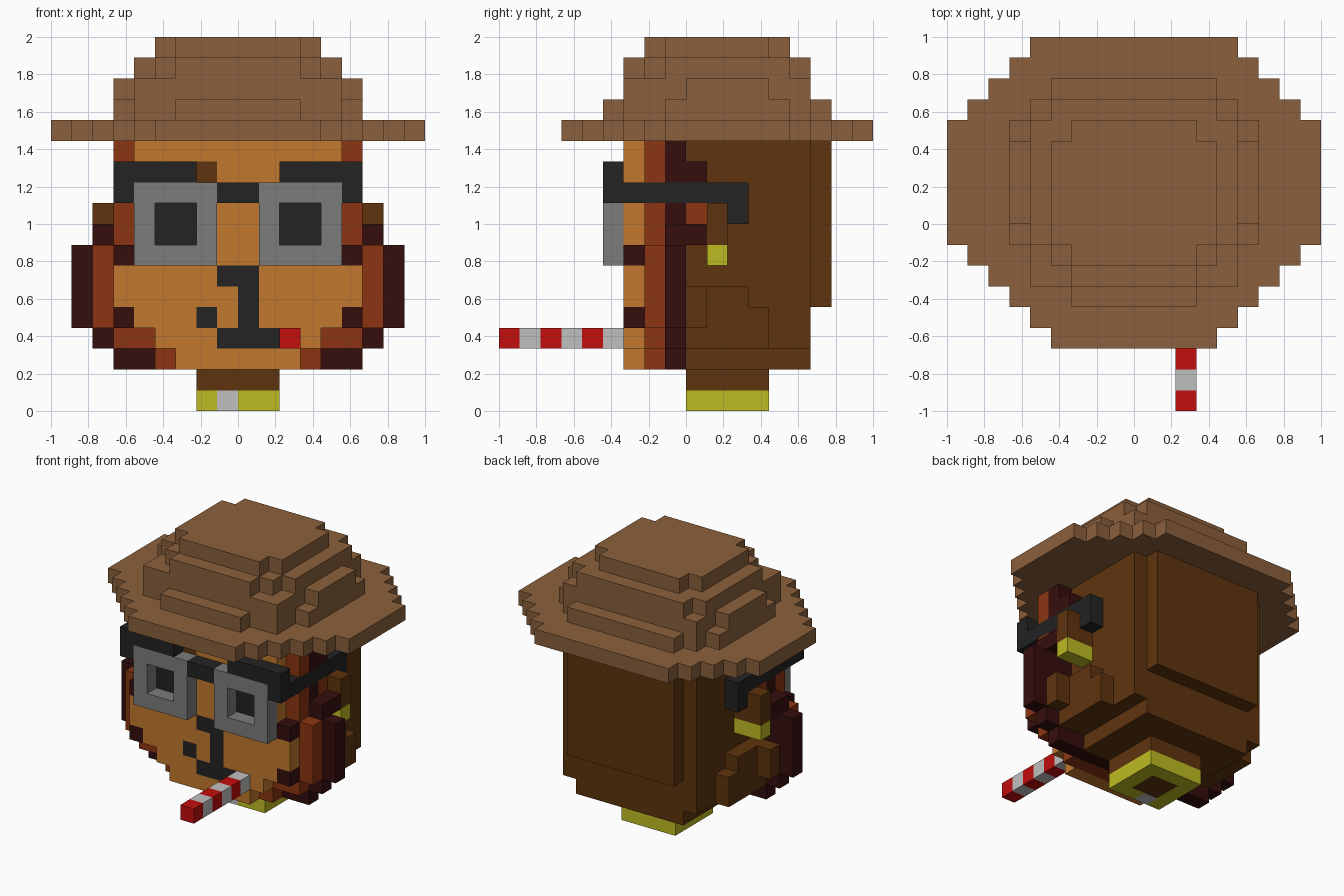
import bpy
import bmesh
from mathutils import Vector

cube = bpy.data.objects.get("Cube")
if cube:
    bpy.data.objects.remove(cube, do_unlink=True)

UNIT = 1 / 9
COLOURS = {
    "hat_tan": (139, 96, 60), "face_orange": (194, 121, 46), "rust": (140, 53, 17),
    "dark_maroon": (54, 13, 13), "fur_brown": (95, 52, 14), "black": (35, 35, 35),
    "grey": (124, 124, 124), "white": (192, 192, 192), "red": (194, 14, 14),
    "yellow": (190, 187, 34),
}


def linear(c):
    c /= 255
    return c / 12.92 if c <= 0.04045 else ((c + 0.055) / 1.055) ** 2.4


materials = {}
for name, rgb in COLOURS.items():
    m = bpy.data.materials.new(name)
    m.use_nodes = True
    colour = [linear(c) for c in rgb] + [1]
    m.diffuse_color = colour
    m.node_tree.nodes["Principled BSDF"].inputs["Base Color"].default_value = colour
    materials[name] = m

# Block grid: cell -> (part, colour); later fills replace earlier ones
grid = {}


def fill(part, colour, xs, ys, zs):
    for x in range(*xs):
        for y in range(*ys):
            for z in range(*zs):
                grid[x, y, z] = (part, colour)


def pair(part, colour, xs, ys, zs):
    """Fill a block and its mirror image across x = 0."""
    fill(part, colour, xs, ys, zs)
    fill(part, colour, (-xs[1], -xs[0]), ys, zs)


def wide(part, colour, half, ys, zs):
    """Fill a block centred on x = 0."""
    fill(part, colour, (-half, half), ys, zs)


# Head and raised back panel
wide("head", "fur_brown", 5, (0, 6), (3, 13))
wide("head", "fur_brown", 4, (0, 6), (2, 3))
wide("head", "fur_brown", 4, (6, 7), (5, 13))

# Stepped side whiskers
pair("whiskers", "fur_brown", (5, 6), (0, 3), (3, 6))
pair("whiskers", "fur_brown", (5, 6), (3, 4), (3, 5))
pair("whiskers", "fur_brown", (6, 7), (0, 1), (4, 6))

# Face layers, as half width per height range
MAROON = [(6, 2, 3), (7, 3, 4), (8, 4, 8), (7, 8, 9), (6, 9, 10), (5, 10, 11), (6, 11, 13)]
RUST = [(4, 2, 3), (6, 3, 4), (7, 4, 8), (6, 8, 10), (5, 10, 11), (6, 11, 13)]
ORANGE = [(3, 2, 3), (4, 3, 4), (5, 4, 5), (6, 5, 7), (5, 7, 13)]
for part, colour, y, rows in (("outer_mane", "dark_maroon", -1, MAROON),
                              ("inner_mane", "rust", -2, RUST),
                              ("face", "face_orange", -3, ORANGE)):
    for half, z0, z1 in rows:
        wide(part, colour, half, (y, y + 1), (z0, z1))
for z in (4, 7):
    pair("face", "dark_maroon", (5, 6), (-3, -2), (z, z + 1))

# Eyes, nose, mouth and marks in the face layer
SKIN = (-3, -2)
pair("face", "black", (2, 4), SKIN, (8, 10))
wide("face", "black", 1, SKIN, (6, 7))
fill("face", "black", (0, 1), SKIN, (4, 6))
fill("face", "black", (-1, 2), SKIN, (3, 4))
fill("face", "black", (-2, -1), SKIN, (4, 5))
fill("face", "fur_brown", (-2, -1), SKIN, (11, 12))

# Ears with earrings
pair("ears", "dark_maroon", (5, 6), (0, 1), (11, 12))
pair("ears", "rust", (5, 6), (0, 1), (9, 10))
pair("ears", "dark_maroon", (5, 7), (0, 1), (8, 9))
pair("ears", "fur_brown", (5, 7), (1, 2), (8, 10))
pair("earrings", "yellow", (5, 7), (1, 2), (7, 8))

# Glasses: rims with square holes, bridge, brow bars and temples
FRAME = (-4, -3)
pair("glasses", "grey", (1, 5), FRAME, (7, 11))
for x in (2, 3, -3, -4):
    for z in (8, 9):
        del grid[x, FRAME[0], z]
wide("glasses", "black", 1, FRAME, (10, 11))
pair("glasses", "black", (2, 6), FRAME, (11, 12))
pair("glasses", "black", (5, 6), (-4, 3), (10, 11))
pair("glasses", "black", (5, 6), (2, 3), (9, 10))

# Striped stick in the mouth
for y in range(-9, -3):
    fill("striped_stick", "red" if y % 2 else "white", (2, 3), (y, y + 1), (3, 4))
fill("striped_stick", "red", (2, 3), SKIN, (3, 4))

# Neck and collar
wide("neck", "fur_brown", 2, (0, 4), (1, 2))
wide("collar", "yellow", 2, (0, 4), (0, 1))
wide("neck", "fur_brown", 1, (1, 3), (0, 1))
fill("collar", "white", (-1, 0), (0, 1), (0, 1))

# Hat brim: stepped oval
for half, y0, y1 in ((9, -1, 5), (8, -2, 6), (7, -3, 7), (6, -4, 8), (5, -5, 9), (4, -6, 8)):
    wide("hat", "hat_tan", half, (y0, y1), (13, 14))

# Hat crown: tiers of half width and depth range
CROWN = {
    14: [(6, -1, 5), (5, -3, 6), (4, 0, 7), (3, -4, 0)],
    15: [(6, 0, 4), (5, -3, 6)],
    16: [(5, -1, 5), (4, -2, 6), (3, -3, 6)],
    17: [(4, -1, 4), (3, -2, 5)],
}
for z, rows in CROWN.items():
    for half, y0, y1 in rows:
        wide("hat", "hat_tan", half, (y0, y1), (z, z + 1))

# Turn the exposed sides of each part's blocks into a mesh
AXES = [Vector(a) for a in ((1, 0, 0), (0, 1, 0), (0, 0, 1))]
for part in sorted({p for p, c in grid.values()}):
    bm = bmesh.new()
    slots = []
    for cell, (owner, colour) in grid.items():
        if owner != part:
            continue
        if colour not in slots:
            slots.append(colour)
        centre = Vector(cell) + Vector((0.5, 0.5, 0.5))
        for i in range(3):
            for sign in (1, -1):
                n = AXES[i] * sign
                if tuple(int(v) for v in Vector(cell) + n) in grid:
                    continue
                u, v = AXES[(i + 1) % 3] * sign, AXES[(i + 2) % 3]
                corners = [centre + (n + u * a + v * b) / 2
                           for a, b in ((-1, -1), (1, -1), (1, 1), (-1, 1))]
                face = bm.faces.new([bm.verts.new(p * UNIT) for p in corners])
                face.material_index = slots.index(colour)
    bmesh.ops.remove_doubles(bm, verts=bm.verts, dist=0.001)
    bmesh.ops.dissolve_limit(bm, angle_limit=0.01, verts=bm.verts, edges=bm.edges,
                             delimit={'MATERIAL'})
    mesh = bpy.data.meshes.new(part)
    bm.to_mesh(mesh)
    bm.free()
    for colour in slots:
        mesh.materials.append(materials[colour])
    bpy.context.collection.objects.link(bpy.data.objects.new(part, mesh))
